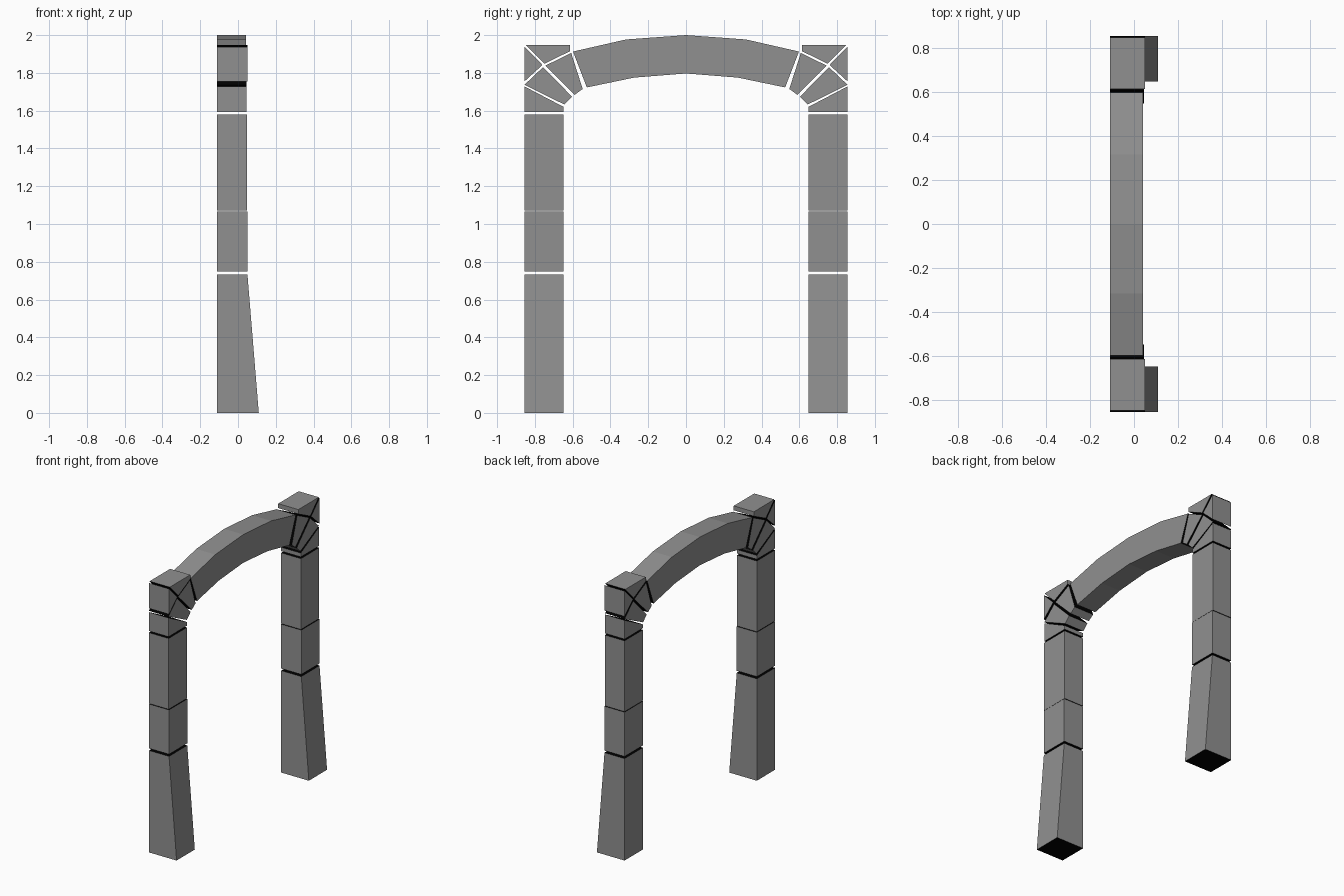
import bpy
import bmesh

if "Cube" in bpy.data.objects:
    bpy.data.objects.remove(bpy.data.objects["Cube"])


def flat_material(name, value):
    mat = bpy.data.materials.new(name)
    mat.use_nodes = True
    colour = (value, value, value, 1)
    mat.diffuse_color = colour
    mat.node_tree.nodes["Principled BSDF"].inputs["Base Color"].default_value = colour
    return mat


STONE = flat_material("grey stone", 0.28)
JOINT = flat_material("black joint", 0.0)
BACK = -0.11


def block(name, outline, joints, front=0.05, side=1, foot=None):
    """Extrude a (y, z) outline along x; outline edges listed in joints are black."""
    bm = bmesh.new()
    back_ring = [bm.verts.new((BACK, side * y, z)) for y, z in outline]
    front_ring = [bm.verts.new((foot if foot and z < 0.1 else front, side * y, z))
                  for y, z in outline]
    bm.faces.new(back_ring)
    bm.faces.new(front_ring)
    count = len(outline)
    for i in range(count):
        j = (i + 1) % count
        face = bm.faces.new((back_ring[i], back_ring[j], front_ring[j], front_ring[i]))
        face.material_index = 1 if i in joints else 0
    bmesh.ops.recalc_face_normals(bm, faces=bm.faces[:])
    mesh = bpy.data.meshes.new(name)
    bm.to_mesh(mesh)
    bm.free()
    mesh.materials.append(STONE)
    mesh.materials.append(JOINT)
    obj = bpy.data.objects.new(name, mesh)
    bpy.context.collection.objects.link(obj)


IN, OUT = 0.648, 0.855


def shaft(low, high):
    return [(IN, low), (OUT, low), (OUT, high), (IN, high)]


for side, label in ((1, "rear"), (-1, "front")):
    # Post stones, the foot flaring forward
    block(label + "_foot", shaft(0, 0.733), {0, 2}, side=side, foot=0.11)
    block(label + "_lower_shaft", shaft(0.748, 1.067), {0, 2}, side=side)
    block(label + "_upper_shaft", shaft(1.071, 1.58), {0, 2}, 0.047, side)
    # Springer with a sloping top
    block(label + "_springer",
          [(IN, 1.592), (OUT, 1.592), (OUT, 1.728), (IN, 1.62)], {0, 2}, 0.046, side)
    # Two wedge stones of the bend
    block(label + "_lower_wedge",
          [(OUT, 1.737), (0.757, 1.83), (0.603, 1.674), (0.645, 1.633)],
          {0, 1, 3}, 0.045, side)
    block(label + "_upper_wedge",
          [(0.745, 1.838), (0.608, 1.906), (0.547, 1.715), (0.589, 1.684)],
          {0, 1, 3}, 0.045, side)
    # Square corner, split along its diagonal
    block(label + "_corner_side",
          [(OUT, 1.938), (0.76, 1.842), (OUT, 1.755)], {0, 1}, side=side)
    block(label + "_corner_cap",
          [(0.847, 1.947), (0.614, 1.947), (0.614, 1.915), (0.75, 1.848)],
          {2, 3}, side=side)

# Arched lintel in four straight facets
half_outer = [(0.598, 1.913), (0.317, 1.977)]
half_inner = [(0.525, 1.723), (0.275, 1.775)]
arch = half_outer + [(0, 2)] + [(-y, z) for y, z in reversed(half_outer)]
arch += [(-y, z) for y, z in half_inner] + [(0, 1.797)] + half_inner[::-1]
block("arched_lintel", arch, {4, 9}, 0.042)
